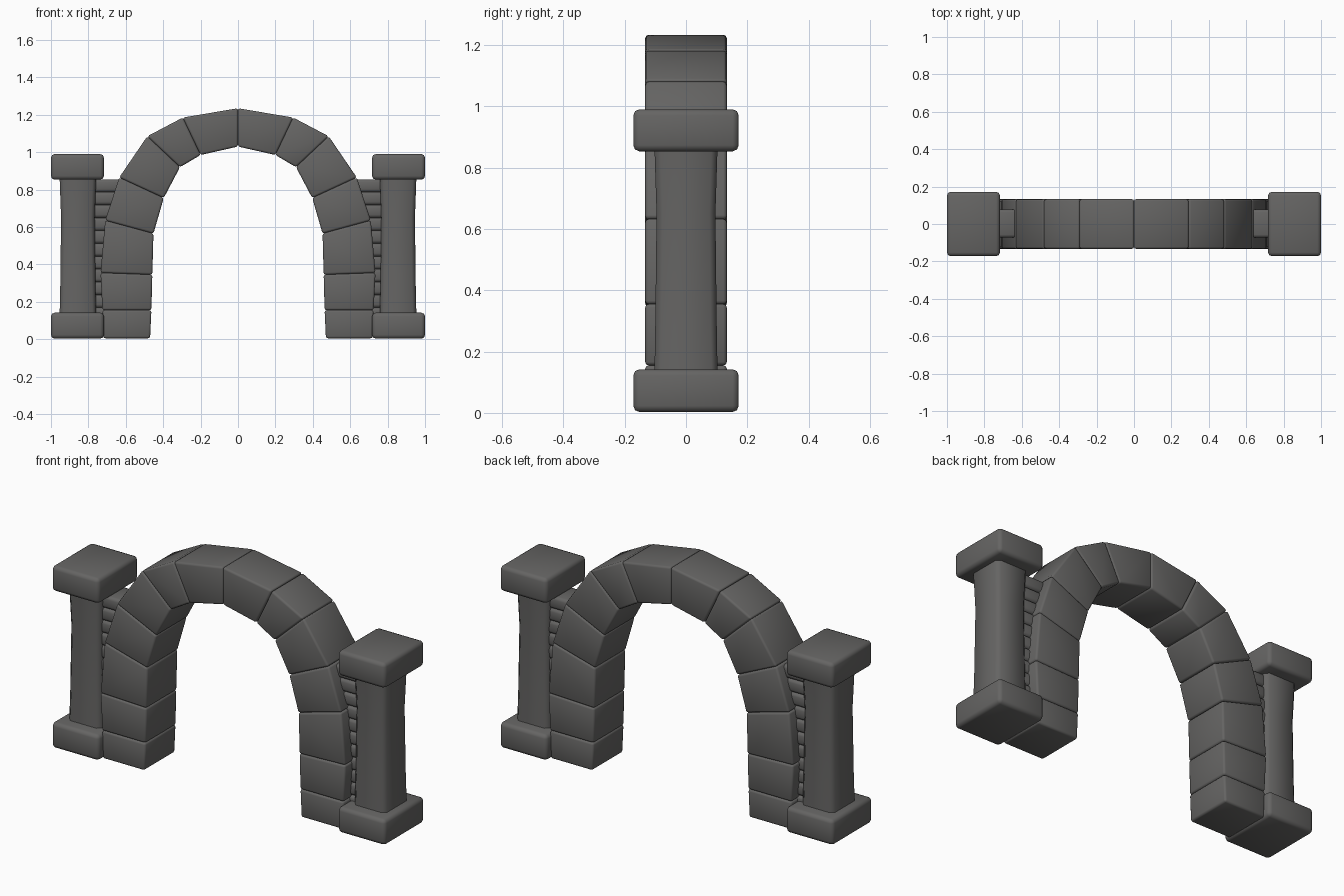
import bpy, bmesh, math

if "Cube" in bpy.data.objects:
    bpy.data.objects.remove(bpy.data.objects["Cube"])

stone = bpy.data.materials.new("dark grey stone")
stone.diffuse_color = (0.13, 0.128, 0.125, 1)
stone.use_nodes = True
stone.node_tree.nodes["Principled BSDF"].inputs["Base Color"].default_value = stone.diffuse_color


def finish(name, bm, bevel, segments=2, angle=70):
    bmesh.ops.recalc_face_normals(bm, faces=bm.faces)
    if bevel:
        bmesh.ops.bevel(bm, geom=bm.edges[:], offset=bevel, segments=segments,
                        profile=0.5, affect='EDGES', clamp_overlap=True)
    me = bpy.data.meshes.new(name)
    bm.to_mesh(me)
    bm.free()
    me.materials.append(stone)
    ob = bpy.data.objects.new(name, me)
    bpy.context.collection.objects.link(ob)
    bpy.context.view_layer.objects.active = ob
    ob.select_set(True)
    bpy.ops.object.shade_smooth_by_angle(angle=math.radians(angle))
    ob.select_set(False)


def block(name, x, y, z, bevel):
    bm = bmesh.new()
    v = [bm.verts.new((a, b, c)) for c in z for b in y for a in x]
    for f in ((0, 1, 3, 2), (4, 5, 7, 6), (0, 1, 5, 4), (2, 3, 7, 6), (0, 2, 6, 4), (1, 3, 7, 5)):
        bm.faces.new([v[i] for i in f])
    finish(name, bm, bevel)


def loft(name, rings, bevel=0, angle=70):
    bm = bmesh.new()
    loops = [[bm.verts.new(p) for p in r] for r in rings]
    n = len(loops[0])
    for a, b in zip(loops, loops[1:]):
        for i in range(n):
            bm.faces.new((a[i], a[(i + 1) % n], b[(i + 1) % n], b[i]))
    bm.faces.new(loops[0])
    bm.faces.new(loops[-1])
    finish(name, bm, bevel, angle=angle)


# joints of the arch: (outer x, outer z, inner x, inner z)
joints = [(0.72, 0.005, 0.47, 0.005), (0.725, 0.155, 0.463, 0.155),
          (0.735, 0.355, 0.458, 0.345), (0.71, 0.635, 0.452, 0.565),
          (0.635, 0.865, 0.397, 0.755), (0.485, 1.085, 0.31, 0.92),
          (0.295, 1.185, 0.20, 0.985), (0.0, 1.235, 0.0, 1.03)]

for side, s in (("left", -1), ("right", 1)):
    # wedge stones of the arch
    for i, (a, b) in enumerate(zip(joints, joints[1:])):
        rings = [[(s * j[0], -0.133, j[1]), (s * j[2], -0.133, j[3]),
                  (s * j[2], 0.133, j[3]), (s * j[0], 0.133, j[1])] for j in (a, b)]
        loft(f"{side}_arch_stone_{i + 1}", rings, 0.011)

    # pillar base and cap
    x = sorted((s * 0.717, s * 1.0))
    block(side + "_pillar_base", x, (-0.172, 0.172), (0.003, 0.142), 0.02)
    block(side + "_pillar_cap", x, (-0.172, 0.172), (0.853, 0.99), 0.02)

    # pillar shaft with chamfered corners and a slight waist
    rings = []
    for z, hx, hy in ((0.12, 0.098, 0.103), (0.3, 0.094, 0.1), (0.65, 0.09, 0.096), (0.87, 0.098, 0.103)):
        c = 0.02
        rings.append([(s * 0.856 + px, py, z) for px, py in
                      ((hx, -hy + c), (hx, hy - c), (hx - c, hy), (c - hx, hy),
                       (-hx, hy - c), (-hx, c - hy), (c - hx, -hy), (hx - c, -hy))])
    loft(side + "_pillar_shaft", rings, angle=50)

    # small courses of brick between pillar and arch
    n = 11
    h = 0.755 / n
    x = sorted((s * 0.6, s * 0.8))
    for i in range(n):
        z = 0.1 + i * h
        block(f"{side}_infill_brick_{i + 1}", x, (-0.073, 0.078), (z, z + h), 0.016)
